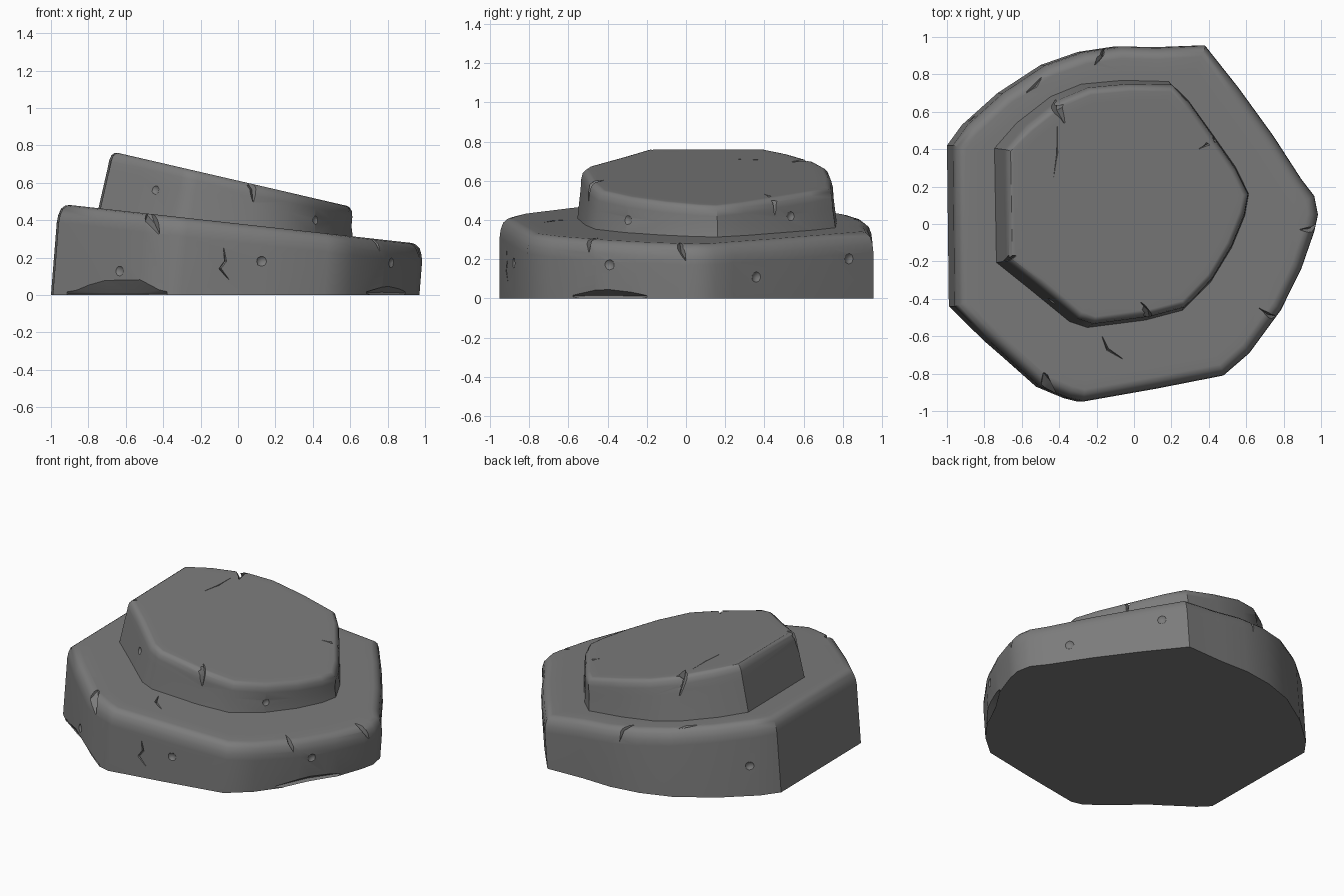
import bpy, bmesh, math
from mathutils import Vector

default = bpy.data.objects.get("Cube")
if default:
    bpy.data.objects.remove(default, do_unlink=True)

stone = bpy.data.materials.new("grey stone")
stone.use_nodes = True
colour = (0.2, 0.2, 0.2, 1)
stone.diffuse_color = colour
stone.node_tree.nodes["Principled BSDF"].inputs["Base Color"].default_value = colour


def new_object(name, bm):
    bmesh.ops.recalc_face_normals(bm, faces=bm.faces)
    mesh = bpy.data.meshes.new(name)
    bm.to_mesh(mesh)
    bm.free()
    mesh.materials.append(stone)
    obj = bpy.data.objects.new(name, mesh)
    bpy.context.collection.objects.link(obj)
    return obj


def inset(outline, distance):
    """Move every outline point inward along its mitred corner."""
    result = []
    for i, p in enumerate(outline):
        a = (p - outline[i - 1]).normalized()
        b = (outline[(i + 1) % len(outline)] - p).normalized()
        n = (Vector((a.y, -a.x)) + Vector((b.y, -b.x))).normalized()
        result.append(p + n * distance)
    return result


def slab(name, points, base, height, slope, lean, rings):
    """Leaning slab with a sloping, rounded top; rings are (inset, drop)."""
    outline = [Vector(p) for p in points]
    bm = bmesh.new()
    loops = []
    for distance, drop in rings:
        loop = []
        for p in inset(outline, distance):
            top = height - slope * p.x
            z = base(p.x) if drop is None else top - drop
            loop.append(bm.verts.new((p.x + lean * (z - base(p.x)), p.y, z)))
        loops.append(loop)
    count = len(outline)
    for low, high in zip(loops, loops[1:]):
        for i in range(count):
            j = (i + 1) % count
            bm.faces.new((low[i], low[j], high[j], high[i]))
    bm.faces.new(loops[0])
    bm.faces.new(loops[-1])
    return new_object(name, bm)


def carve(target, cutters):
    """Subtract the cutters and bake the result."""
    for cutter in cutters:
        cutter.hide_render = True
        mod = target.modifiers.new("carve", 'BOOLEAN')
        mod.operation, mod.solver, mod.object = 'DIFFERENCE', 'EXACT', cutter
    graph = bpy.context.evaluated_depsgraph_get()
    mesh = bpy.data.meshes.new_from_object(target.evaluated_get(graph))
    target.modifiers.clear()
    target.data = mesh
    for cutter in cutters:
        bpy.data.objects.remove(cutter, do_unlink=True)


def dent(target, point, radius=0.035):
    _, spot, normal, _ = target.closest_point_on_mesh(Vector(point))
    bm = bmesh.new()
    bmesh.ops.create_icosphere(bm, subdivisions=2, radius=radius)
    bmesh.ops.translate(bm, verts=bm.verts, vec=spot + normal * radius * 0.6)
    return new_object("dent cutter", bm)


def gouge(target, points, width, depth):
    """V-shaped groove that follows the surface and tapers at both ends."""
    snapped = [target.closest_point_on_mesh(Vector(p))[1:3] for p in points]
    last = len(snapped) - 1
    bm = bmesh.new()
    sections = []
    for i, (spot, normal) in enumerate(snapped):
        along = snapped[min(i + 1, last)][0] - snapped[max(i - 1, 0)][0]
        side = along.cross(normal).normalized()
        taper = 0.25 if i in (0, last) else 1
        lift = normal * 0.02
        s = side * width * taper
        sections.append([bm.verts.new(v) for v in (
            spot + lift + s, spot + lift - s, spot - normal * depth * taper)])
    for a, b in zip(sections, sections[1:]):
        for i in range(3):
            j = (i + 1) % 3
            bm.faces.new((a[i], a[j], b[j], b[i]))
    bm.faces.new(sections[0])
    bm.faces.new(sections[-1])
    bmesh.ops.triangulate(bm, faces=bm.faces)
    return new_object("groove cutter", bm)


def finish(obj):
    bpy.ops.object.select_all(action='DESELECT')
    obj.select_set(True)
    bpy.context.view_layer.objects.active = obj
    bpy.ops.object.shade_smooth_by_angle(angle=math.radians(32))
    obj.modifiers.new("even shading", 'WEIGHTED_NORMAL').keep_sharp = True


# Outlines, clockwise from the high left end
lower_outline = [
    (-1, .42), (-.92, .53), (-.73, .7), (-.5, .85), (-.3, .92), (-.1, .95),
    (.1, .945), (.36, .955), (.54, .73), (.73, .47), (.88, .24), (.95, .15),
    (.97, .05), (.95, -.04), (.88, -.24), (.77, -.46), (.6, -.69), (.46, -.81),
    (.1, -.88), (-.3, -.95), (-.38, -.93), (-.53, -.87), (-.8, -.63), (-.99, -.44)]
upper_outline = [
    (-.735, .4), (-.62, .53), (-.44, .67), (-.28, .735), (-.06, .755), (.18, .75),
    (.28, .65), (.41, .47), (.53, .3), (.6, .16), (.58, .05), (.51, -.12),
    (.4, -.3), (.25, -.45), (.06, -.5), (-.25, -.54), (-.34, -.51),
    (-.56, -.33), (-.725, -.2)]


def lower_top(x):
    return 0.378 - 0.11 * x


lower_slab = slab("lower_slab", lower_outline, lambda x: 0, 0.378, 0.11, 0.08,
                  [(0, None), (0, .1), (.005, .06), (.018, .025), (.04, .006),
                   (.065, 0), (.13, 0)])
upper_slab = slab("upper_slab", upper_outline, lambda x: lower_top(x) - 0.01,
                  0.603, 0.227, 0.15,
                  [(-.015, None), (.003, .1), (.006, .05), (.014, .02),
                   (.03, .004), (.045, 0), (.09, 0)])

# Weathering of the lower slab: dents, cracks, rim nicks and broken foot
cuts = [dent(lower_slab, p) for p in (
    (-.66, -.8, .13), (.13, -.9, .18), (.84, -.4, .17), (.8, .35, .11),
    (-.9, .6, .2), (.5, .85, .2))]
cuts += [gouge(lower_slab, path, width, depth) for path, width, depth in (
    ([(-.07, -.95, .25), (-.06, -.95, .18), (-.09, -.95, .14), (-.04, -.95, .08)], .012, .02),
    ([(-.16, -.6, .5), (-.13, -.67, .5), (-.05, -.72, .5)], .014, .02),
    ([(-.48, -.8, .5), (-.46, -.88, .4), (-.46, -1, .34)], .045, .035),
    ([(.68, -.45, .4), (.74, -.5, .3), (.82, -.54, .24)], .02, .025),
    ([(-.2, .85, .5), (-.17, .92, .4), (-.17, 1, .32)], .018, .02),
    ([(.9, -.03, .4), (.96, -.03, .26), (1.1, -.03, .2)], .025, .025),
    ([(-.57, .7, .5), (-.53, .75, .5), (-.5, .8, .5)], .03, .012),
    ([(-.95, -.55, .01), (-.75, -.75, .01), (-.6, -.85, .01), (-.4, -1, .01)], .1, .05),
    ([(.9, -.2, .01), (.83, -.4, .01), (.72, -.6, .01)], .05, .04),
)]
carve(lower_slab, cuts)

# Weathering of the upper slab
cuts = [dent(upper_slab, p, 0.03) for p in (
    (-.47, -.45, .57), (.42, -.3, .4), (.4, .55, .42))]
cuts += [gouge(upper_slab, path, width, depth) for path, width, depth in (
    ([(-.36, .54, .75), (-.41, .62, .72), (-.46, .72, .6)], .045, .035),
    ([(-.4, .52, .75), (-.4, .38, .75), (-.42, .25, .75)], .012, .008),
    ([(.06, -.42, .7), (.08, -.49, .57), (.11, -.6, .5)], .03, .03),
    ([(.36, .4, .6), (.43, .45, .48), (.5, .5, .42)], .018, .02),
    ([(-.62, -.17, .8), (-.7, -.19, .72), (-.8, -.2, .65)], .02, .02),
)]
carve(upper_slab, cuts)

for part in (lower_slab, upper_slab):
    finish(part)
